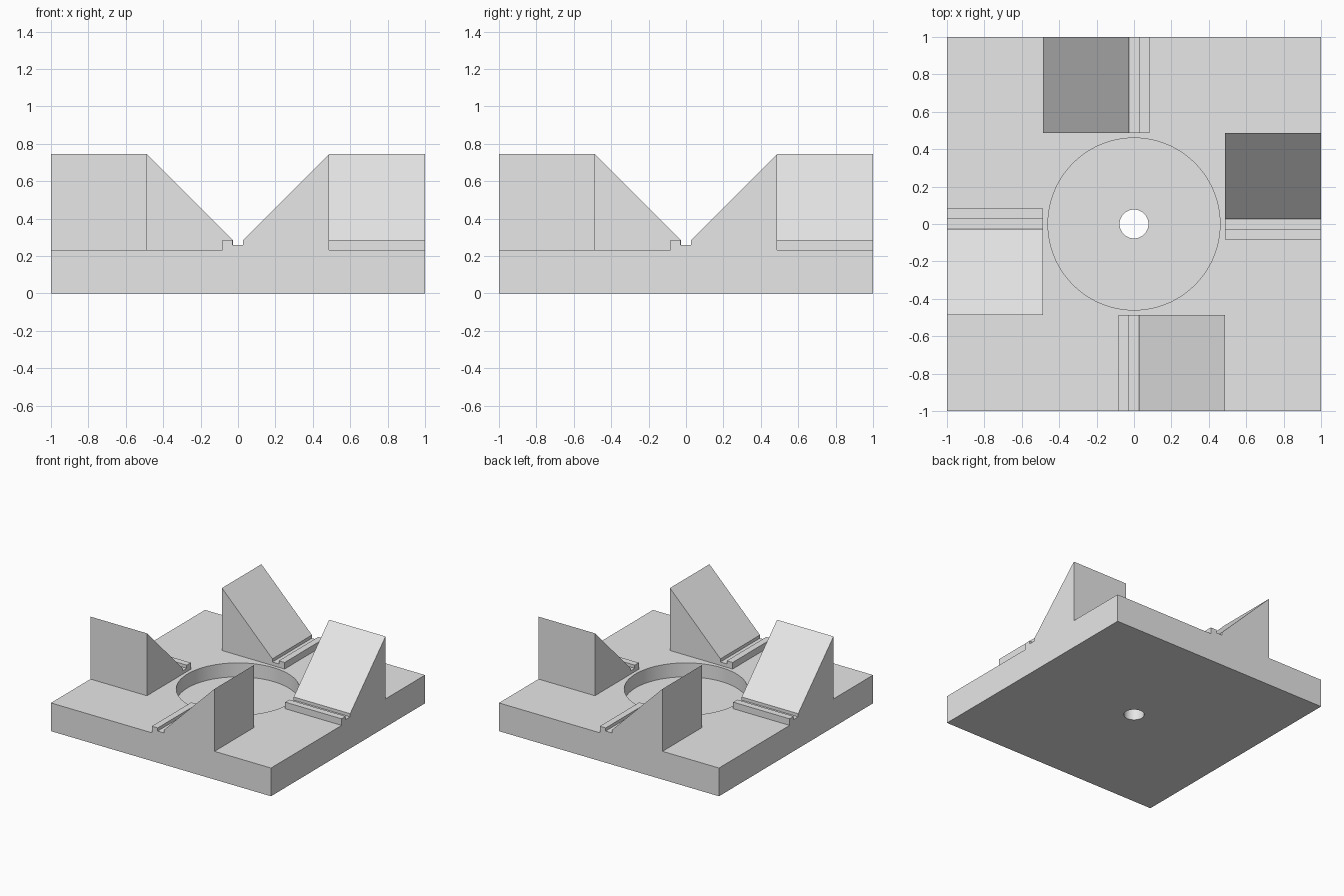
import bpy
import bmesh
from math import radians
from mathutils import Matrix

cube = bpy.data.objects.get("Cube")
if cube:
    bpy.data.objects.remove(cube, do_unlink=True)

TOP = 0.232      # top of the base plate
FLOOR = 0.117    # floor of the round pocket
INNER = 0.487    # inner end of each wedge block

grey = bpy.data.materials.new("plain grey")
grey.use_nodes = True
grey.diffuse_color = (0.8, 0.8, 0.8, 1)
grey.node_tree.nodes["Principled BSDF"].inputs["Base Color"].default_value = (0.8, 0.8, 0.8, 1)


def make_object(name, bm):
    bmesh.ops.recalc_face_normals(bm, faces=bm.faces)
    mesh = bpy.data.meshes.new(name)
    bm.to_mesh(mesh)
    bm.free()
    mesh.materials.append(grey)
    obj = bpy.data.objects.new(name, mesh)
    bpy.context.collection.objects.link(obj)
    return obj


def cylinder(name, radius, bottom, top):
    bm = bmesh.new()
    bmesh.ops.create_cone(bm, cap_ends=True, segments=96, radius1=radius, radius2=radius,
                          depth=top - bottom,
                          matrix=Matrix.Translation((0, 0, (top + bottom) / 2)))
    return make_object(name, bm)


def wedge_block(name, angle):
    """Lip, groove and 45 degree ramp, extruded inward from the plate edge."""
    profile = [(-0.083, 0.1), (-0.083, 0.286), (-0.03, 0.286), (-0.03, 0.26),
               (0.028, 0.26), (0.028, 0.286), (INNER, 0.745), (INNER, 0.1)]
    bm = bmesh.new()
    face = bm.faces.new([bm.verts.new((x, -1, z)) for x, z in profile])
    grown = bmesh.ops.extrude_face_region(bm, geom=[face], use_keep_orig=True)
    moved = [v for v in grown["geom"] if isinstance(v, bmesh.types.BMVert)]
    bmesh.ops.translate(bm, verts=moved, vec=(0, 1 - INNER, 0))
    bmesh.ops.rotate(bm, verts=bm.verts, matrix=Matrix.Rotation(radians(angle), 3, 'Z'))
    return make_object(name, bm)


# Square base plate
bm = bmesh.new()
bmesh.ops.create_cube(bm, size=1)
bmesh.ops.scale(bm, verts=bm.verts, vec=(2, 2, TOP))
bmesh.ops.translate(bm, verts=bm.verts, vec=(0, 0, TOP / 2))
base = make_object("wedge_base", bm)

# Four wedge blocks in a pinwheel, then the pocket and the through hole
tools = [(wedge_block("wedge_" + side, 90 * i), 'UNION')
         for i, side in enumerate(("front", "left", "back", "right"))]
tools.append((cylinder("pocket_cutter", 0.46, FLOOR, 0.4), 'DIFFERENCE'))
tools.append((cylinder("hole_cutter", 0.077, -0.1, 0.4), 'DIFFERENCE'))

bpy.context.view_layer.objects.active = base
for tool, operation in tools:
    tool.hide_render = True
    mod = base.modifiers.new(tool.name, 'BOOLEAN')
    mod.operation = operation
    mod.solver = 'EXACT'
    mod.object = tool
    bpy.ops.object.modifier_apply(modifier=mod.name)
    bpy.data.objects.remove(tool, do_unlink=True)

# Merge flat regions and smooth only the round walls
bm = bmesh.new()
bm.from_mesh(base.data)
bmesh.ops.remove_doubles(bm, verts=bm.verts, dist=0.0001)
bmesh.ops.dissolve_limit(bm, angle_limit=radians(0.5), verts=bm.verts, edges=bm.edges)
bm.to_mesh(base.data)
bm.free()
bpy.ops.object.select_all(action='DESELECT')
base.select_set(True)
bpy.ops.object.shade_smooth_by_angle(angle=radians(30))
